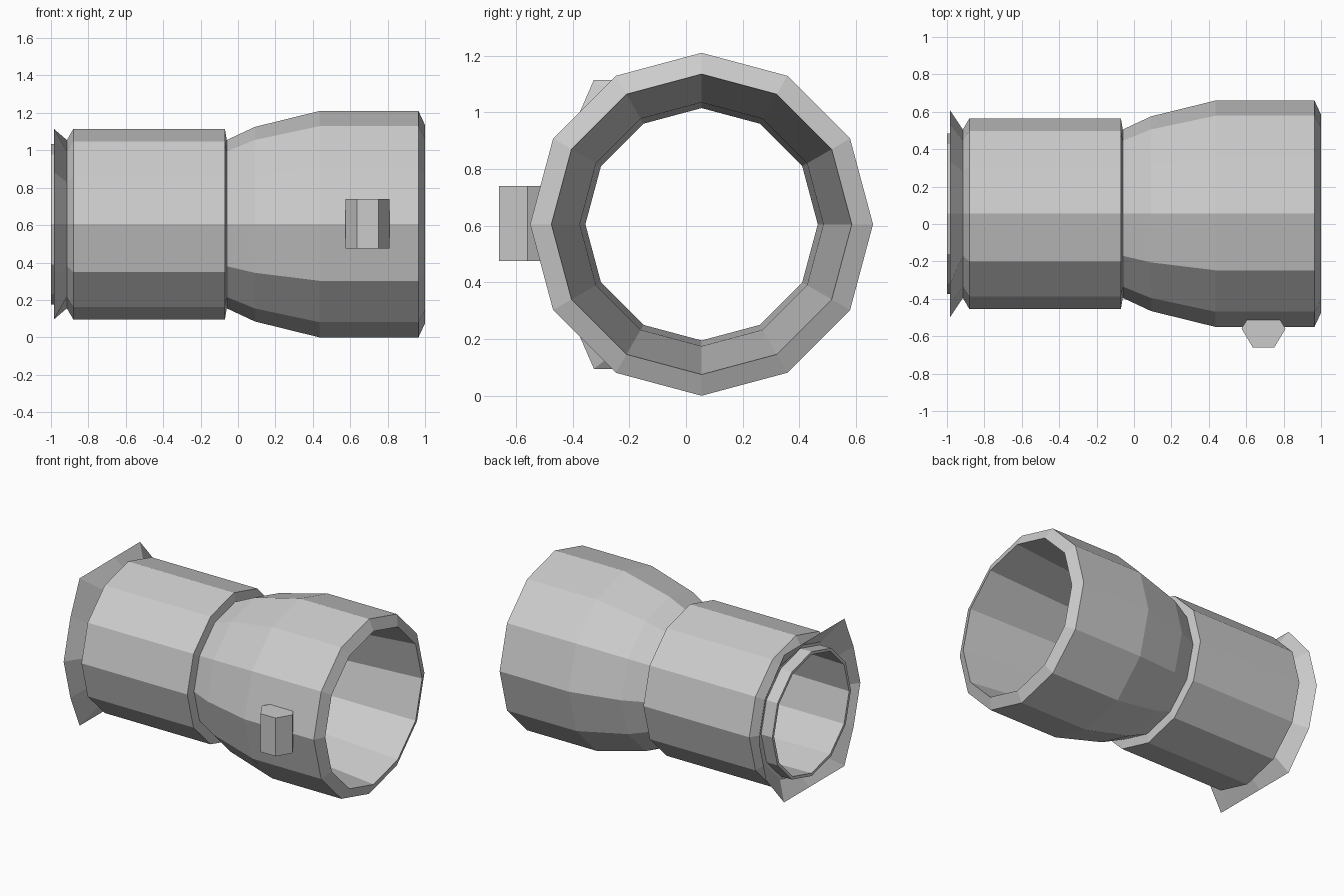
import bpy, bmesh
from math import cos, sin, radians

if "Cube" in bpy.data.objects:
    bpy.data.objects.remove(bpy.data.objects["Cube"])

CY, CZ, SIDES = 0.055, 0.605, 12


def ring(x, r):
    """Twelve-sided ring around the tube axis."""
    return [(x, CY + r * cos(radians(30 * i)), CZ + r * sin(radians(30 * i)))
            for i in range(SIDES)]


def loft(name, rings, closed=False, caps=False):
    """Bridge successive rings of points with flat quads."""
    bm = bmesh.new()
    loops = [[bm.verts.new(p) for p in pts] for pts in rings]
    n = len(loops[0])
    pairs = list(zip(loops, loops[1:]))
    if closed:
        pairs.append((loops[-1], loops[0]))
    for a, b in pairs:
        for i in range(n):
            j = (i + 1) % n
            bm.faces.new((a[i], a[j], b[j], b[i]))
    if caps:
        bm.faces.new(loops[0])
        bm.faces.new(loops[-1])
    bmesh.ops.recalc_face_normals(bm, faces=bm.faces)
    mesh = bpy.data.meshes.new(name)
    bm.to_mesh(mesh)
    bm.free()
    obj = bpy.data.objects.new(name, mesh)
    bpy.context.collection.objects.link(obj)
    return obj


# Hollow barrel: outer profile from wide end to narrow end, then the bore
profile = [(1.0, 0.53), (0.965, 0.605), (0.435, 0.605), (0.09, 0.52),
           (-0.06, 0.45), (-0.07, 0.51), (-0.88, 0.51), (-0.915, 0.45),
           (-0.915, 0.43), (-1.0, 0.43), (-1.0, 0.41), (-0.06, 0.43)]
loft("barrel", [ring(x, r) for x, r in profile], closed=True)

# Flared eyecup: upper half of the rim (y, z above axis), mirrored below
upper = [(0.61, 0), (0.535, 0.2775), (0.335, 0.51), (0.055, 0.51),
         (-0.325, 0.51), (-0.426, 0.2775), (-0.50, 0)]
rim = [(-0.985, y, CZ + z) for y, z in upper]
rim += [(-0.985, y, CZ - z) for y, z in upper[-2:0:-1]]
loft("eyecup", [ring(-0.915, 0.45), rim])

# Hexagonal side knob, half sunk into the barrel
hexagon = [(0.575, -0.56), (0.635, -0.66), (0.75, -0.66),
           (0.81, -0.56), (0.75, -0.46), (0.635, -0.46)]
loft("side_knob", [[(x, y, z) for x, y in hexagon] for z in (0.475, 0.74)],
     caps=True)
